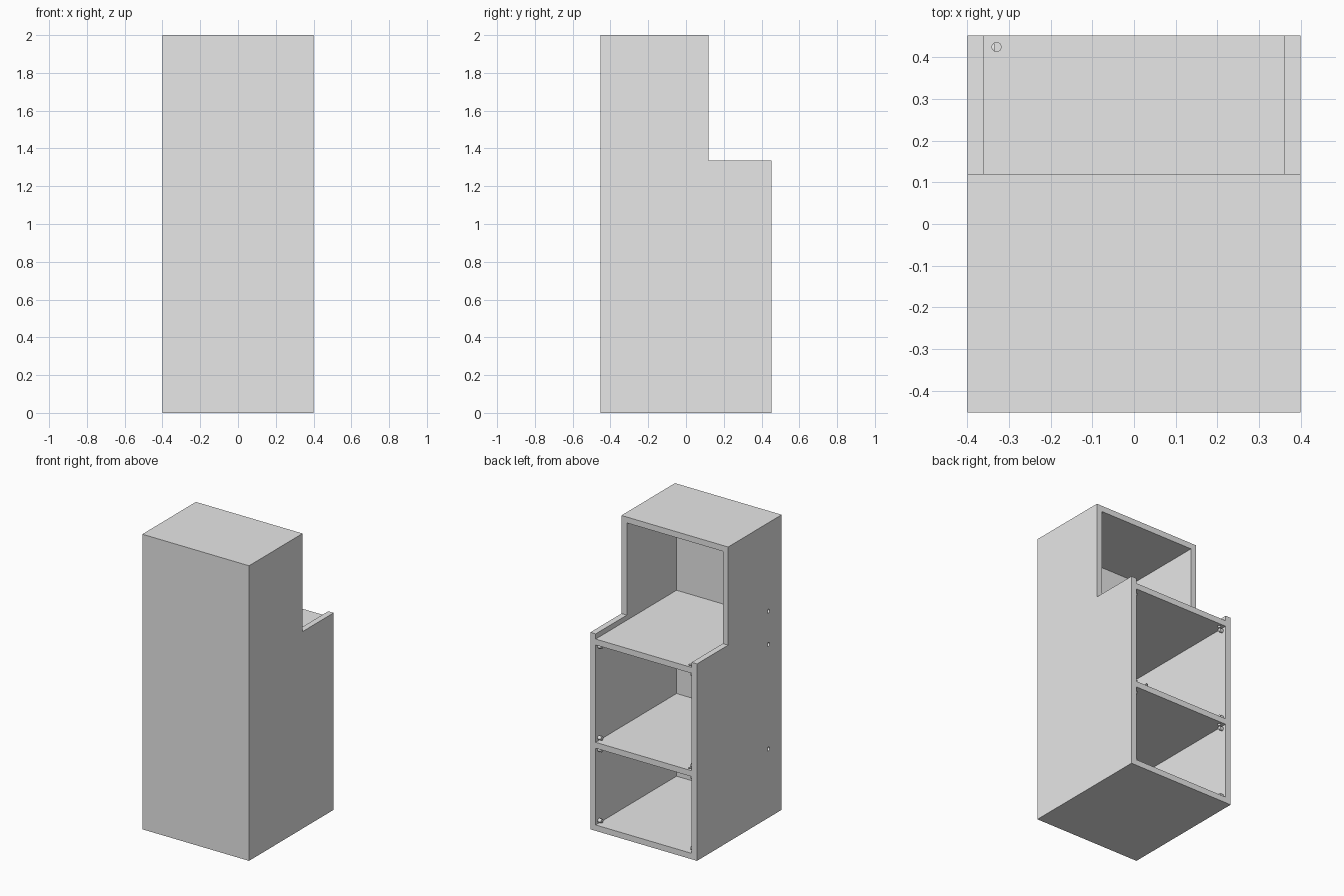
import bpy, bmesh
from math import pi
from mathutils import Matrix, Vector

if "Cube" in bpy.data.objects:
    bpy.data.objects.remove(bpy.data.objects["Cube"], do_unlink=True)

WIDTH, DEPTH, HEIGHT = 0.8, 0.906, 2.0
WALL = 0.04
HX, HY = WIDTH / 2, DEPTH / 2
IN_X, IN_Y = HX - WALL, -HY + WALL
STEP_Y, STEP_Z = 0.12, 1.335
SHELVES = {"middle": 0.6, "upper": 1.3}      # top height of each shelf

grey = bpy.data.materials.new("light grey")
grey.use_nodes = True
grey.diffuse_color = (0.8, 0.8, 0.8, 1)
grey.node_tree.nodes["Principled BSDF"].inputs["Base Color"].default_value = (0.8, 0.8, 0.8, 1)


def make_object(name, bm):
    bmesh.ops.recalc_face_normals(bm, faces=bm.faces)
    mesh = bpy.data.meshes.new(name)
    bm.to_mesh(mesh)
    bm.free()
    mesh.materials.append(grey)
    obj = bpy.data.objects.new(name, mesh)
    bpy.context.scene.collection.objects.link(obj)
    return obj


def box(name, low, high):
    bm = bmesh.new()
    low, high = Vector(low), Vector(high)
    place = Matrix.Translation((low + high) / 2) @ Matrix.Diagonal((*(high - low), 1))
    bmesh.ops.create_cube(bm, size=1, matrix=place)
    return make_object(name, bm)


def cylinder(name, centre, radius, length, along_x=False):
    bm = bmesh.new()
    turn = Matrix.Rotation(pi / 2 if along_x else 0, 4, "Y")
    bmesh.ops.create_cone(bm, cap_ends=True, segments=24, radius1=radius, radius2=radius,
                          depth=length, matrix=Matrix.Translation(centre) @ turn)
    return make_object(name, bm)


def cut(target, cutter):
    cutter.hide_render = True
    mod = target.modifiers.new("cut", "BOOLEAN")
    mod.operation, mod.solver, mod.object = "DIFFERENCE", "EXACT", cutter
    with bpy.context.temp_override(object=target, active_object=target):
        bpy.ops.object.modifier_apply(modifier=mod.name)
    bpy.data.objects.remove(cutter, do_unlink=True)


# Stepped cabinet body, extruded from its side profile
profile = [(-HY, 0), (HY, 0), (HY, STEP_Z), (STEP_Y, STEP_Z), (STEP_Y, HEIGHT), (-HY, HEIGHT)]
bm = bmesh.new()
side = bm.faces.new([bm.verts.new((-HX, y, z)) for y, z in profile])
extruded = bmesh.ops.extrude_face_region(bm, geom=[side])["geom"]
bmesh.ops.translate(bm, vec=(WIDTH, 0, 0),
                    verts=[v for v in extruded if isinstance(v, bmesh.types.BMVert)])
cabinet = make_object("cabinet_body", bm)

# Three compartments open at the back
floors = [WALL, SHELVES["middle"], SHELVES["upper"]]
ceilings = [SHELVES["middle"] - WALL, SHELVES["upper"] - WALL, HEIGHT - WALL]
for floor, ceiling in zip(floors, ceilings):
    cut(cabinet, box("compartment_cutter", (-IN_X, IN_Y, floor), (IN_X, HY + 0.1, ceiling)))

# Cable holes through one side wall and through the shelf corners
for z in (0.467, 1.175, 1.4):
    cut(cabinet, cylinder("side_hole_cutter", (-HX + WALL / 2, -0.312, z), 0.013, 0.1, True))
for top in SHELVES.values():
    cut(cabinet, cylinder("shelf_hole_cutter", (-0.33, 0.425, top - WALL / 2), 0.011, 0.1))

# Small pegs in the corners of the two lower compartments
for floor, ceiling in list(zip(floors, ceilings))[:2]:
    for level, z in (("lower", floor + 0.02), ("upper", ceiling - 0.02)):
        for label, sx in (("left", 1), ("right", -1)):
            peg = cylinder(f"{label}_{level}_peg", (sx * (IN_X - 0.01), 0.42, z), 0.013, 0.03, True)
